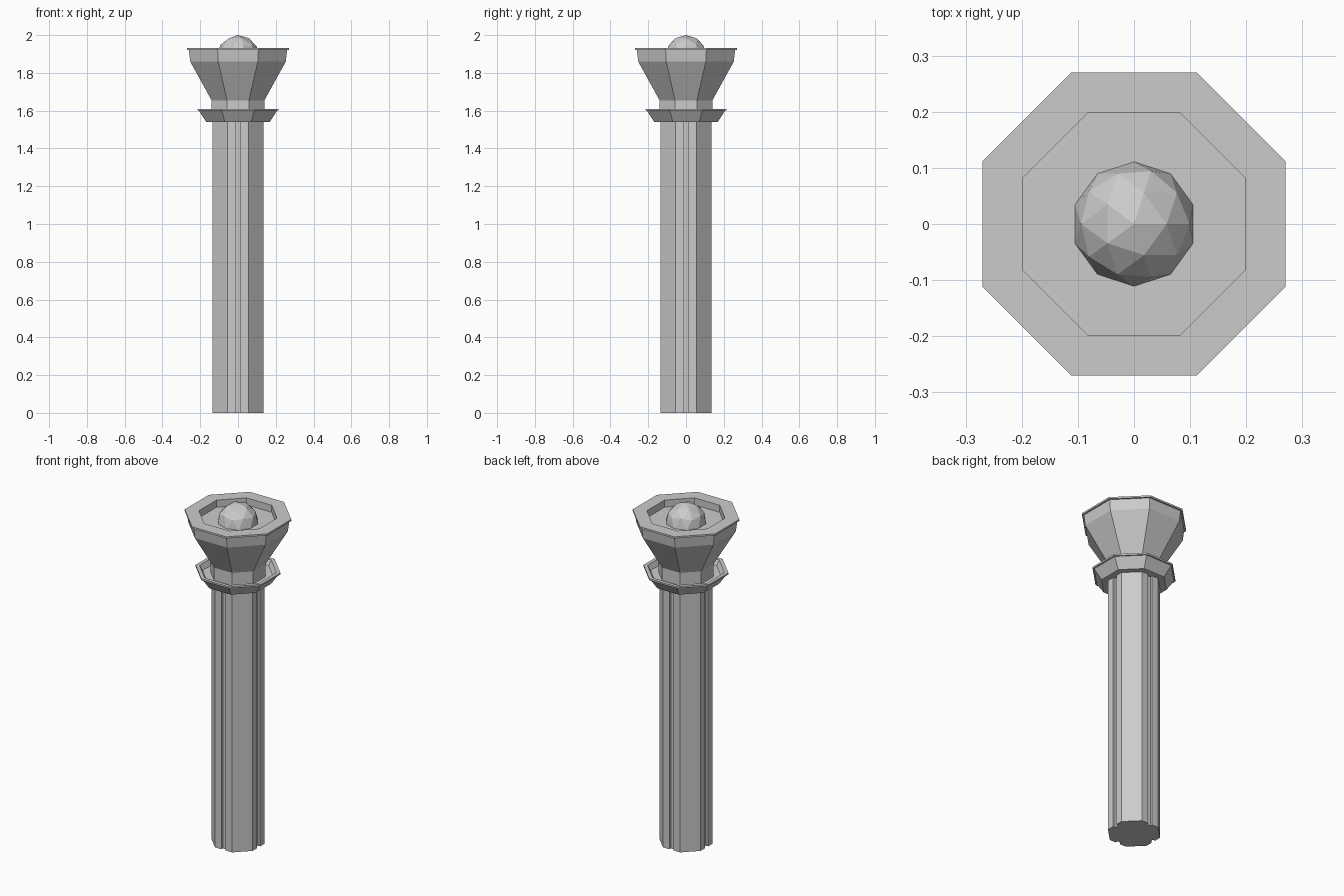
import bpy, bmesh
from math import cos, sin, pi

if "Cube" in bpy.data.objects:
    bpy.data.objects.remove(bpy.data.objects["Cube"])

APO = cos(pi / 8)


def finish(bm, name):
    bmesh.ops.recalc_face_normals(bm, faces=bm.faces)
    me = bpy.data.meshes.new(name)
    bm.to_mesh(me)
    bm.free()
    ob = bpy.data.objects.new(name, me)
    bpy.context.collection.objects.link(ob)
    return ob


def octagon_lathe(name, profile):
    """Eight-sided solid from (flat-to-centre distance, z) points, capped at both ends."""
    bm = bmesh.new()
    rings = []
    for a, z in profile:
        r = a / APO
        rings.append([bm.verts.new((r * cos(pi / 8 + i * pi / 4),
                                    r * sin(pi / 8 + i * pi / 4), z)) for i in range(8)])
    for lo, hi in zip(rings, rings[1:]):
        for i in range(8):
            j = (i + 1) % 8
            bm.faces.new((lo[i], lo[j], hi[j], hi[i]))
    bm.faces.new(rings[0])
    bm.faces.new(rings[-1])
    return finish(bm, name)


# Shaft: octagonal section with a thin vertical groove in each main face
a, c, w, d = 0.135, 0.056, 0.014, 0.015
side = [(a, -c), (a, -w), (a - d, -w), (a - d, w), (a, w), (a, c)]
bm = bmesh.new()
section = []
for k in range(4):
    co, si = round(cos(k * pi / 2)), round(sin(k * pi / 2))
    section += [bm.verts.new((x * co - y * si, x * si + y * co, 0)) for x, y in side]
base = bm.faces.new(section)
top = bmesh.ops.extrude_face_region(bm, geom=[base], use_keep_orig=True)
bmesh.ops.translate(bm, vec=(0, 0, 1.56),
                    verts=[v for v in top["geom"] if isinstance(v, bmesh.types.BMVert)])
finish(bm, "shaft")

# Collar: flared ring with a shallow dish on top
octagon_lathe("collar", [(0.168, 1.54), (0.207, 1.60), (0.215, 1.60), (0.215, 1.61),
                         (0.195, 1.61), (0.18, 1.58), (0.13, 1.58)])

# Head: neck, flared bowl, lip and recessed top
octagon_lathe("head", [(0.14, 1.56), (0.14, 1.655), (0.253, 1.86), (0.26, 1.922),
                       (0.27, 1.922), (0.27, 1.932), (0.198, 1.932), (0.198, 1.89)])

# Faceted dome sitting in the recess
bm = bmesh.new()
bmesh.ops.create_icosphere(bm, subdivisions=2, radius=0.111)
bmesh.ops.translate(bm, verts=bm.verts, vec=(0, 0, 1.889))
finish(bm, "dome")
